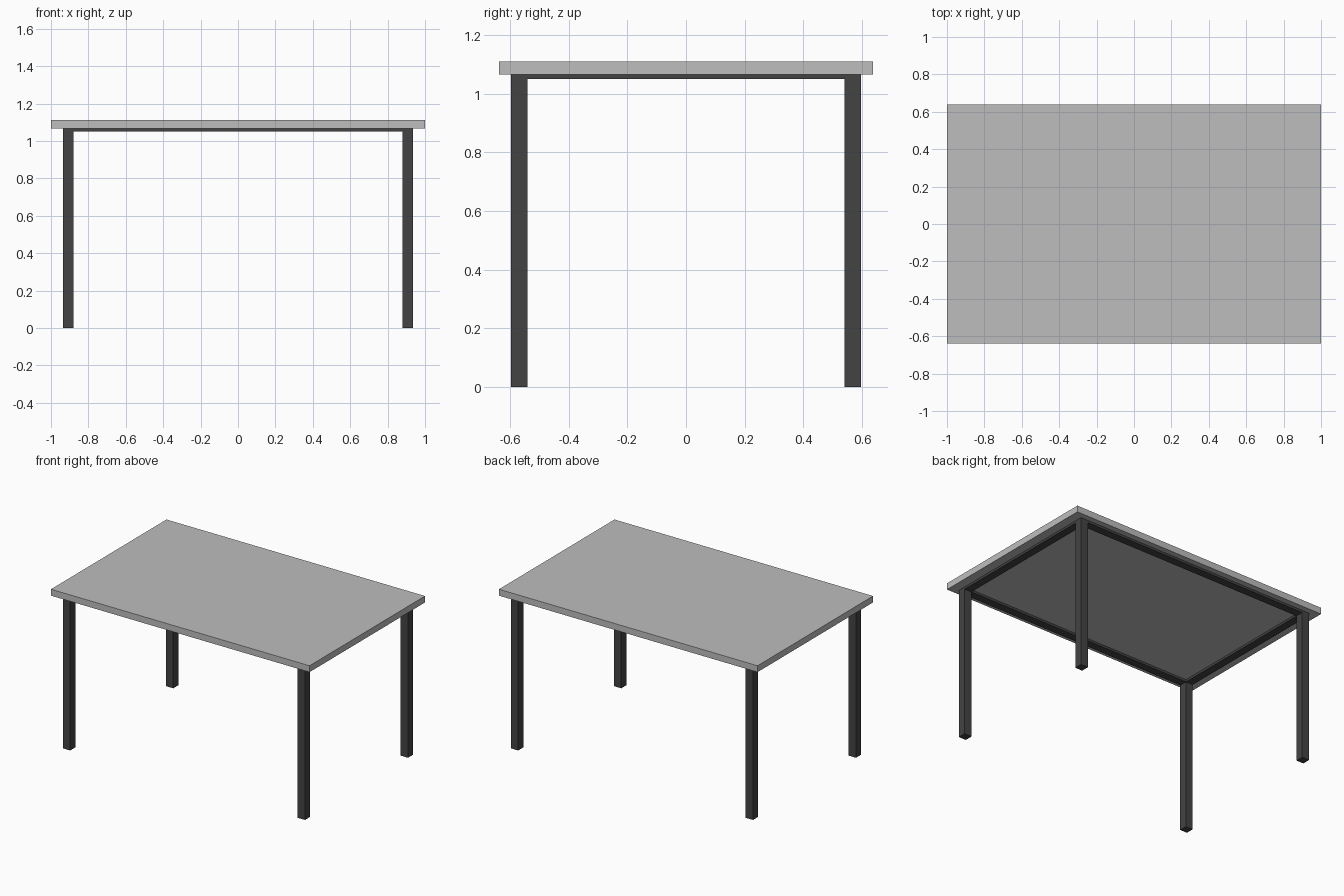
import bpy

cube = bpy.data.objects.get("Cube")
if cube:
    bpy.data.objects.remove(cube, do_unlink=True)


def make_material(name, value):
    mat = bpy.data.materials.new(name)
    mat.use_nodes = True
    color = (value, value, value, 1)
    mat.diffuse_color = color
    mat.node_tree.nodes["Principled BSDF"].inputs["Base Color"].default_value = color
    return mat


def box(name, low, high, mat):
    """Axis-aligned box between two corners."""
    center = [(a + b) / 2 for a, b in zip(low, high)]
    bpy.ops.mesh.primitive_cube_add(size=1, location=center)
    obj = bpy.context.object
    obj.name = name
    obj.scale = [b - a for a, b in zip(low, high)]
    bpy.ops.object.transform_apply(location=False, rotation=False, scale=True)
    obj.data.materials.append(mat)
    return obj


light_grey = make_material("light grey", 0.515)
dark_grey = make_material("dark grey", 0.056)

HALF_DEPTH = 0.638
TOP_Z, UNDER_Z, RAIL_Z = 1.111, 1.066, 1.05
LEG_X, LEG_Y, LEG = 0.936, 0.597, 0.056

# Table top
box("table_top", (-1, -HALF_DEPTH, UNDER_Z), (1, HALF_DEPTH, TOP_Z), light_grey)

# Legs at the four corners
inner_x, inner_y = LEG_X - LEG, LEG_Y - LEG
for side, sx in (("left", 1), ("right", -1)):
    for end, sy in (("front", -1), ("back", 1)):
        xs = sorted((sx * inner_x, sx * LEG_X))
        ys = sorted((sy * inner_y, sy * LEG_Y))
        box(f"{end}_{side}_leg", (xs[0], ys[0], 0), (xs[1], ys[1], UNDER_Z), dark_grey)

# Thin rails joining the legs under the top
for end, sy in (("front", -1), ("back", 1)):
    ys = sorted((sy * inner_y, sy * LEG_Y))
    box(f"{end}_rail", (-inner_x, ys[0], RAIL_Z), (inner_x, ys[1], UNDER_Z), dark_grey)
for side, sx in (("left", 1), ("right", -1)):
    xs = sorted((sx * inner_x, sx * LEG_X))
    box(f"{side}_rail", (xs[0], -inner_y, RAIL_Z), (xs[1], inner_y, UNDER_Z), dark_grey)
